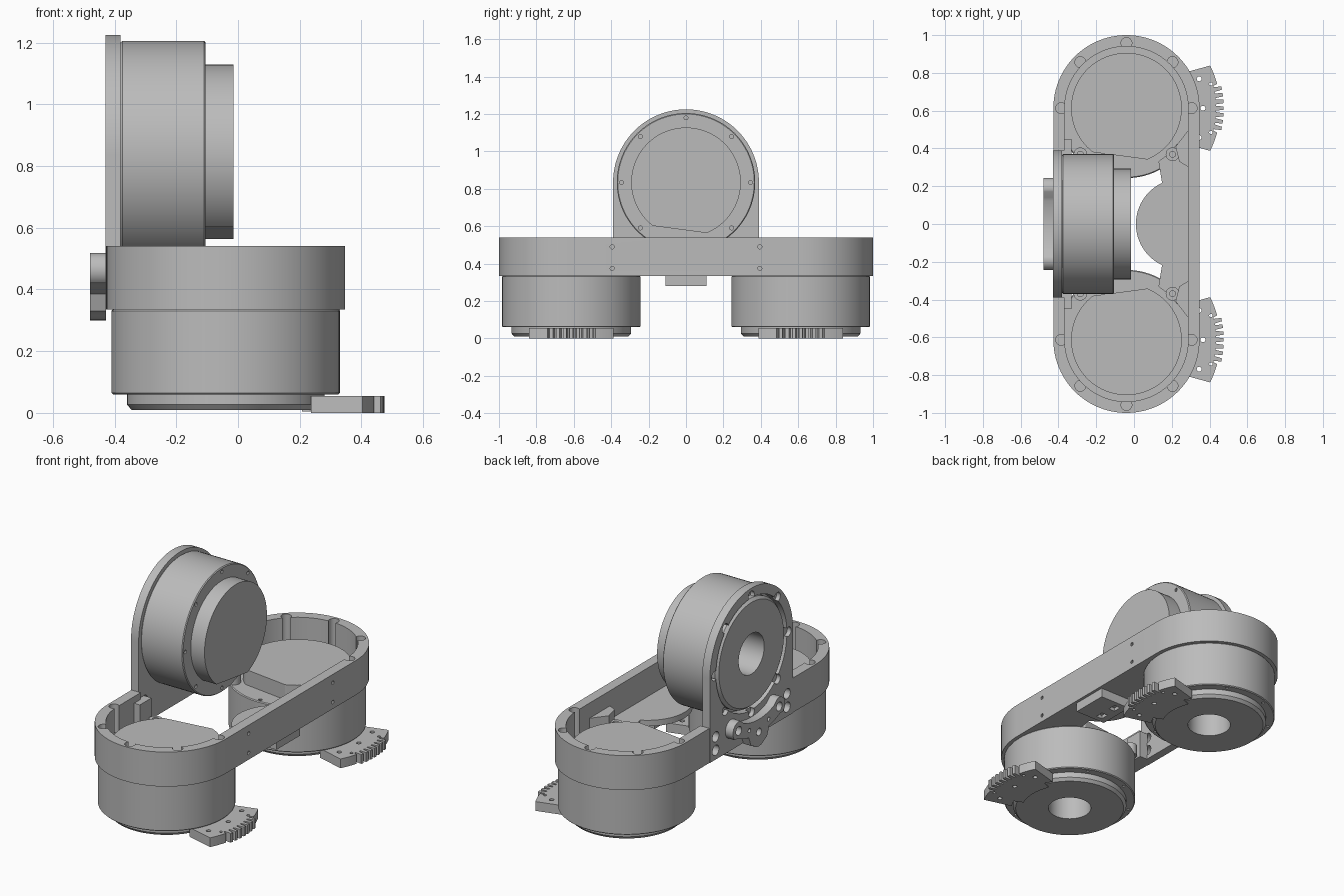
import bpy, bmesh
from math import sin, cos, pi, radians, atan2
from mathutils import Matrix

if "Cube" in bpy.data.objects:
    bpy.data.objects.remove(bpy.data.objects["Cube"])

CX, CY, HUB_Z = -0.04, 0.613, 0.835
RIM, WELL, SCREW = 0.387, 0.327, 0.345
UPRIGHT = Matrix(((0, 0, 1, -0.44), (1, 0, 0, 0), (0, 1, 0, HUB_Z), (0, 0, 0, 1)))

grey = bpy.data.materials.new("plain grey")
grey.use_nodes = True
grey.diffuse_color = (0.5, 0.5, 0.5, 1)
grey.node_tree.nodes["Principled BSDF"].inputs["Base Color"].default_value = (0.5, 0.5, 0.5, 1)


def finish(name, bm, matrix=None):
    bmesh.ops.recalc_face_normals(bm, faces=bm.faces)
    mesh = bpy.data.meshes.new(name)
    bm.to_mesh(mesh)
    bm.free()
    if matrix:
        mesh.transform(matrix)
    mesh.materials.append(grey)
    obj = bpy.data.objects.new(name, mesh)
    bpy.context.collection.objects.link(obj)
    return obj


def prism(name, outlines, lo, hi, matrix=None):
    """Extrude one or more separate outlines from lo to hi."""
    bm = bmesh.new()
    for pts in outlines:
        face = bm.faces.new([bm.verts.new((x, y, lo)) for x, y in pts])
        top = bmesh.ops.extrude_face_region(bm, geom=[face])["geom"]
        verts = [v for v in top if isinstance(v, bmesh.types.BMVert)]
        bmesh.ops.translate(bm, verts=verts, vec=(0, 0, hi - lo))
    return finish(name, bm, matrix)


def lathe(name, profile, matrix=None, steps=96):
    bm = bmesh.new()
    verts = [bm.verts.new((r, 0, z)) for r, z in profile]
    edges = [bm.edges.new(pair) for pair in zip(verts, verts[1:])]
    bmesh.ops.spin(bm, geom=verts + edges, cent=(0, 0, 0), axis=(0, 0, 1),
                   angle=2 * pi, steps=steps)
    bmesh.ops.remove_doubles(bm, verts=bm.verts, dist=0.0001)
    return finish(name, bm, matrix)


def arc(x, y, r, start, end, n):
    angles = [radians(start + (end - start) * i / n) for i in range(n + 1)]
    return [(x + r * cos(a), y + r * sin(a)) for a in angles]


def circle(x, y, r, n=24):
    return arc(x, y, r, 0, 360, n)[:-1]


def rect(x0, x1, y0, y1):
    return [(x0, y0), (x1, y0), (x1, y1), (x0, y1)]


def ring(x, y, angles, radius, r, n=16):
    return [circle(x + radius * cos(radians(a)), y + radius * sin(radians(a)), r, n)
            for a in angles]


def stadium(r):
    return arc(CX, CY, r, 0, 180, 48) + arc(CX, -CY, r, 180, 360, 48)


def cut(obj, outlines, lo, hi, matrix=None):
    tool = prism("cutter", outlines, lo, hi, matrix)
    tool.hide_render = True
    mod = obj.modifiers.new("cut", 'BOOLEAN')
    mod.operation, mod.solver, mod.object = 'DIFFERENCE', 'EXACT', tool
    bpy.context.view_layer.objects.active = obj
    bpy.ops.object.modifier_apply(modifier=mod.name)
    bpy.data.objects.remove(tool)


def motor(label, matrix, side):
    """Drum with hollow hub, bottom cap and a flat-sided top cover."""
    drum = lathe(label + "_motor_drum", [
        (0, 0.25), (0.12, 0.25), (0.12, 0.01), (0.305, 0.01), (0.32, 0.027), (0.32, 0.06),
        (0.365, 0.06), (0.37, 0.065), (0.37, 0.33), (0.365, 0.335), (0, 0.335)], matrix)
    cut(drum, ring(0, 0, range(0, 360, 45), SCREW, 0.011, 10), 0.31, 0.35, matrix)
    cut(drum, ring(0, 0, range(22, 360, 45), SCREW, 0.009, 10), 0.05, 0.075, matrix)
    start, end = atan2(-0.27, 0.11), atan2(-0.235, -0.18) + 2 * pi
    cover = arc(0, 0, 0.293, start * 180 / pi, end * 180 / pi, 72)
    prism(label + "_motor_cover", [[(x, y * side) for x, y in cover]], 0.33, 0.425, matrix)


def gear_sector(label, matrix):
    """Toothed sector plate under a motor cap."""
    outer = []
    for i in range(-54, 55):
        a = i / 2
        r = 0.497
        if abs(a) < 15:
            r += 0.018 if cos(radians(a * 90)) > -0.3 else -0.022
        outer.append((r * cos(radians(a)), r * sin(radians(a))))
    inner = arc(0, 0, 0.33, 33, -33, 20)
    plate = prism(label + "_gear_sector", [outer + inner], 0, 0.055, matrix)
    holes = ring(0, 0, (-22, 22), 0.415, 0.013) + ring(0, 0, (0,), 0.405, 0.013)
    holes += ring(0, 0, (-16, 16), 0.465, 0.009)
    cut(plate, holes, -0.02, 0.08, matrix)
    # Clamp foot reaching inward over the cap
    prism(label + "_sector_foot", [arc(0, 0, 0.36, -24, 24, 16) + arc(0, 0, 0.27, 24, -24, 16)],
          0.004, 0.04, matrix)


# Two lower motors with their gear sectors, and the upright motor
for label, side in (("back", 1), ("front", -1)):
    place = Matrix.Translation((CX, CY * side, 0))
    motor(label, place, side)
    gear_sector(label, place)
motor("upright", UPRIGHT, 1)

# Long frame: rounded rim, open inside, with screw pockets in the end walls
frame = prism("frame_rim", [stadium(RIM)], 0.335, 0.54)
cut(frame, [stadium(WELL)], 0.3, 0.6)
pockets = ring(CX, CY, range(0, 181, 45), SCREW, 0.029)
pockets += ring(CX, -CY, range(180, 361, 45), SCREW, 0.029)
cut(frame, pockets, 0.37, 0.6)
cut(frame, [rect(-0.5, -0.3, -0.39, 0.39)], 0.3, 0.6)
BEAM_SIDE = Matrix(((0, 0, 1, 0), (1, 0, 0, 0), (0, 1, 0, 0), (0, 0, 0, 1)))
cut(frame, [circle(y, z, 0.011, 10) for y in (-0.395, 0.395) for z in (0.375, 0.49)],
    0.32, 0.4, BEAM_SIDE)

# Rounded floor web beside the long beam, fitted around the motor covers
floor = prism("frame_floor", [
    [(0.3, -0.46), (0.3, 0.46), (0.2, 0.41), (0.13, 0.33)]
    + arc(0.25, 0, 0.24, 115, 245, 24) + [(0.13, -0.33), (0.2, -0.41)]], 0.335, 0.37)
cut(floor, [circle(CX, CY, WELL, 72), circle(CX, -CY, WELL, 72)], 0.3, 0.5)
connector = prism("connector_box", [rect(0.13, 0.33, -0.11, 0.11)], 0.28, 0.345)
cut(connector, [rect(0.17, 0.21, -0.08, -0.03), rect(0.17, 0.21, 0.03, 0.08)], 0.25, 0.3)

# Inner screw bosses and wall blocks joining the frame to the upright plate
for label, side in (("back", 1), ("front", -1)):
    for part, angle in (("left", -45), ("right", -135)):
        spot = (angle * side,)
        boss = prism(f"{label}_{part}_boss", ring(CX, CY * side, spot, SCREW, 0.036, 24),
                     0.335, 0.40)
        cut(boss, ring(CX, CY * side, spot, SCREW, 0.016), 0.375, 0.5)
    y0, y1 = sorted((0.34 * side, 0.45 * side))
    block = prism(label + "_wall_block", [rect(-0.385, -0.33, y0, y1)], 0.335, 0.5)
    cut(block, [circle(CX, CY * side, WELL, 72)], 0.3, 0.6)
    web = prism(label + "_corner_web", [[(0.29, 0.3 * side), (0.29, 0.5 * side),
                                       (0.22, 0.41 * side), (0.24, 0.33 * side)]], 0.335, 0.45)
    cut(web, [circle(CX, CY * side, WELL, 72)], 0.3, 0.6)

# Upright plate with arched top, hub opening, screw notches and mounting holes
BOTTOM = 0.335 - HUB_Z
plate = prism("upright_plate", [arc(0, 0, 0.39, 0, 180, 64) + [(-0.39, BOTTOM), (0.39, BOTTOM)]],
              0.01, 0.06, UPRIGHT)
cut(plate, [circle(0, 0, 0.333, 96)], -0.1, 0.2, UPRIGHT)
cut(plate, ring(0, 0, range(0, 360, 45), SCREW, 0.028), -0.02, 0.035, UPRIGHT)
cut(plate, [circle(s * 0.335, z, 0.03) for s in (-1, 1) for z in (-0.445, -0.365)],
    -0.02, 0.1, UPRIGHT)

# Curved link on the outside of the plate, with round ends and a centre lobe
LINK = UPRIGHT @ Matrix.Translation((0, 0, -0.04))
band = arc(0, 0, 0.46, 244, 258, 6) + [(-0.075, -0.505)] + arc(0, -0.46, 0.075, 225, 315, 10)
band += [(0.075, -0.505)] + arc(0, 0, 0.46, 282, 296, 6)
band += arc(0.19, -0.372, 0.055, -50, 110, 14) + arc(0, 0, 0.375, 292, 248, 16)
band += arc(-0.19, -0.372, 0.055, 70, 230, 14)
link = prism("plate_link", [band], 0, 0.052, LINK)
cut(link, [circle(s * 0.19, -0.372, 0.026) for s in (-1, 1)] + [circle(0, -0.45, 0.022)]
    + [circle(s * 0.09, -0.408, 0.012) for s in (-1, 1)], -0.02, 0.1, LINK)

# Keep rims crisp while round walls shade smoothly
bpy.ops.object.select_all(action='DESELECT')
for obj in bpy.context.collection.objects:
    if obj.type == 'MESH' and obj.data.materials and obj.data.materials[0] == grey:
        obj.select_set(True)
        bpy.context.view_layer.objects.active = obj
bpy.ops.object.shade_smooth_by_angle(angle=radians(30))
